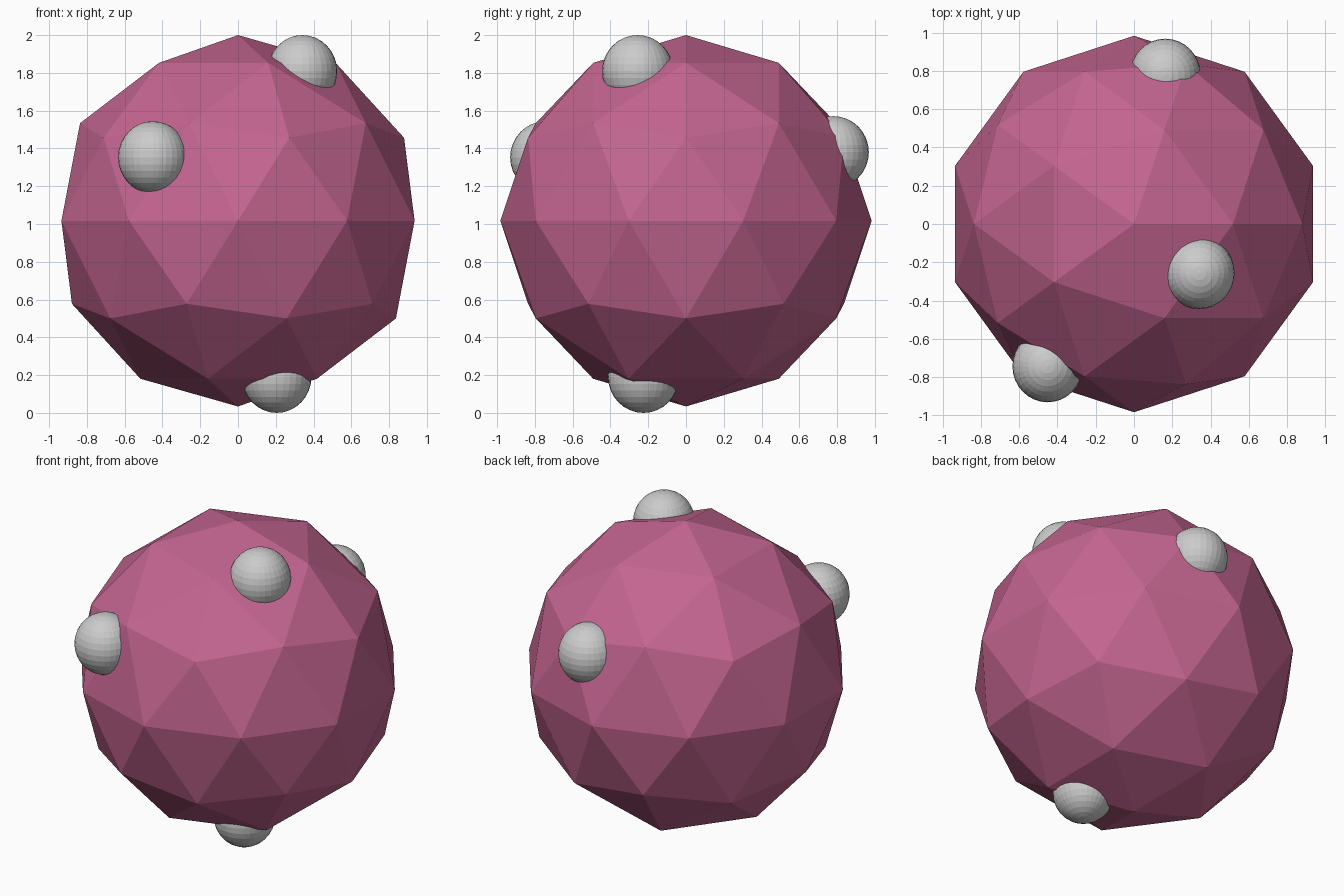
import bpy

if "Cube" in bpy.data.objects:
    bpy.data.objects.remove(bpy.data.objects["Cube"])

# Faceted ball
bpy.ops.mesh.primitive_ico_sphere_add(subdivisions=2, radius=0.983, location=(0, 0, 1.017))
ball = bpy.context.object
ball.name = "faceted_ball"
mat = bpy.data.materials.new("rose")
mat.diffuse_color = (0.55, 0.13, 0.28, 1)
mat.use_nodes = True
mat.node_tree.nodes["Principled BSDF"].inputs["Base Color"].default_value = mat.diffuse_color
ball.data.materials.append(mat)

# Round studs half sunk into the surface
studs = {
    "front_stud": (-0.451, -0.743, 1.353),
    "top_stud": (0.341, -0.256, 1.809),
    "back_stud": (0.163, 0.780, 1.380),
    "bottom_stud": (0.205, -0.225, 0.191),
}
for name, loc in studs.items():
    bpy.ops.mesh.primitive_uv_sphere_add(segments=32, ring_count=16, radius=1, location=loc)
    stud = bpy.context.object
    stud.name = name
    stud.scale = (0.184, 0.188, 0.191)
